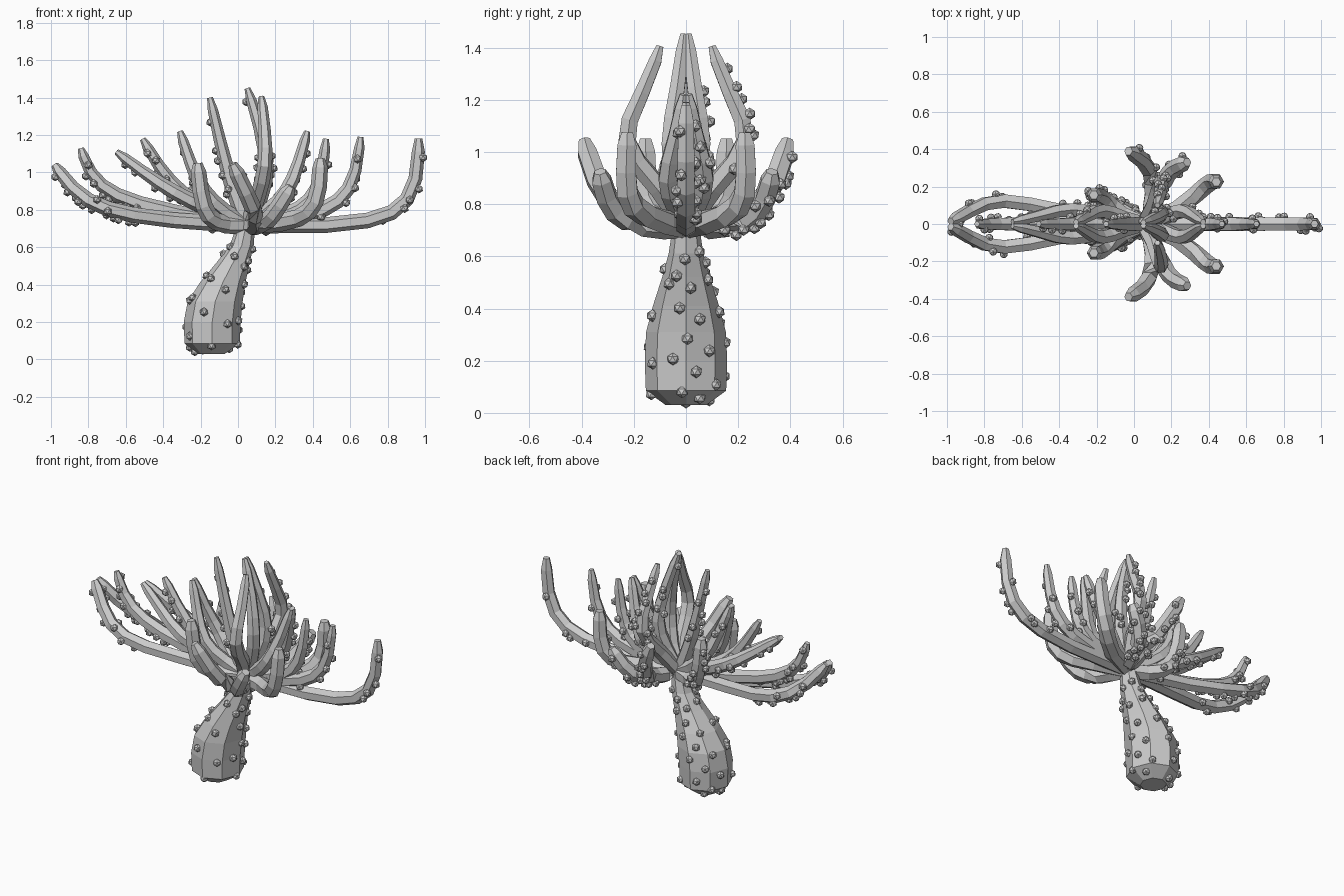
import bpy, bmesh, math, random
from mathutils import Vector, Matrix

if "Cube" in bpy.data.objects:
    bpy.data.objects.remove(bpy.data.objects["Cube"])

random.seed(11)
BASE = Vector((0.05, 0, 0.715))      # crown point where every arm starts
bumps = bmesh.new()


def finish(bm, name):
    bmesh.ops.recalc_face_normals(bm, faces=bm.faces)
    me = bpy.data.meshes.new(name)
    bm.to_mesh(me)
    bm.free()
    bpy.context.collection.objects.link(bpy.data.objects.new(name, me))


def ring(c, u, v, r, sides):
    return [c + (u * math.cos(k * math.tau / sides) + v * math.sin(k * math.tau / sides)) * r
            for k in range(sides)]


def skin(name, rings):
    bm = bmesh.new()
    vs = [[bm.verts.new(p) for p in r] for r in rings]
    n = len(vs[0])
    for a, b in zip(vs, vs[1:]):
        for i in range(n):
            j = (i + 1) % n
            bm.faces.new((a[i], a[j], b[j], b[i]))
    bm.faces.new(vs[0][::-1])
    bm.faces.new(vs[-1])
    finish(bm, name)


def frame(d):
    # two vectors across a direction
    ref = Vector((0, 1, 0)) if abs(d.y) < 0.85 else Vector((1, 0, 0))
    u = ref.cross(d).normalized()
    return u, d.cross(u).normalized()


def bump(p):
    bmesh.ops.create_icosphere(bumps, subdivisions=1, radius=0.024,
                               matrix=Matrix.Translation(p) @ Matrix.Rotation(random.random() * 3, 4, 'Z'))


def arm(name, ex, ez, tx, tz, bow=0, ty=0, density=8):
    """Arm bending near elbow (ex, ez) to tip (tx, ty, tz), bowing sideways on the way."""
    def at(t):
        a, b, c = (1 - t) ** 2, 4 * t * (1 - t), t * t
        s = a + b + c
        return Vector(((a * BASE.x + b * ex + c * tx) / s,
                       bow * math.sin(math.pi * t) + ty * t,
                       (a * BASE.z + b * ez + c * tz) / s))

    def along(t):
        return (at(min(t + 0.02, 1)) - at(max(t - 0.02, 0))).normalized()

    stout = abs(ty) > 0.14
    r0 = 0.048 if stout else 0.042
    r1 = 0.041 if stout else 0.034 if abs(tx) > 0.9 else 0.026
    radius = lambda t: r0 + (r1 - r0) * t ** 3
    rings = []
    for t in (0, 0.17, 0.34, 0.51, 0.68, 0.84, 0.96, 1):
        rings.append(ring(at(t), *frame(along(t)), r1 * 0.6 if t == 1 else radius(t), 6))
    skin(name, rings)
    # bumps around the outer side
    count = int((at(1) - BASE).length * density)
    for k in range(count):
        t = 0.28 + 0.7 * (k + random.uniform(0.2, 0.8)) / count
        p, d = at(t), along(t)
        u, v = frame(d)
        out = Vector((p.x - 0.05, p.y * 1.5, -0.2))
        out = (out - d * out.dot(d)).normalized() * 0.8
        out += u * random.uniform(-1, 1) + v * random.uniform(-1, 1)
        bump(p + out.normalized() * radius(t))


def arm_pair(name, ex, ez, tx, tz, bow, ty, front=0, back=11):
    arm("back_" + name, ex, ez, tx, tz, bow, ty, back)
    arm("front_" + name, ex, ez, tx, tz, -bow, -ty, front)


# bulbous stem: height, centre x, radius
stem = [(0.03, -0.145, 0.075), (0.085, -0.138, 0.148), (0.2, -0.138, 0.152), (0.31, -0.122, 0.147),
        (0.41, -0.082, 0.122), (0.52, -0.025, 0.088), (0.61, 0.02, 0.064), (0.75, 0.05, 0.044)]
X, Y = Vector((1, 0, 0)), Vector((0, 1.04, 0))
skin("bulb_stem", [ring(Vector((x, 0, z)), X, Y, r, 8) for z, x, r in stem])

# stem bumps, spiralling so they spread out, mostly towards the back
for k in range(42):
    t = 0.2 + k / 42 * 6
    i = int(t)
    z, x, r = Vector(stem[i]).lerp(Vector(stem[i + 1]), t - i)
    ang = math.pi * (-0.15 + 1.3 * (k * 0.618 % 1) if k % 4 else 1 + 0.8 * (k * 0.155 % 1))
    bump(Vector((x, 0, z)) + (X * math.cos(ang) + Y * math.sin(ang)) * r * 0.97)

# arms on the centre plane
arm("long_right_arm", 0.97, 0.70, 0.965, 1.18)
arm("right_arm", 0.62, 0.79, 0.655, 1.19)
arm("inner_right_arm", 0.44, 0.80, 0.47, 1.18)
arm("left_arm", -0.76, 0.85, -0.84, 1.13, density=14)
arm("inner_left_arm", -0.33, 0.86, -0.51, 1.18, density=14)
arm("upper_left_arm", -0.04, 0.92, -0.15, 1.4, density=14)

# mirrored pairs, front and back
arm_pair("far_left_arm", -0.80, 0.765, -0.98, 1.04, 0.115, 0.015, 8)
arm_pair("mid_left_arm", -0.35, 0.88, -0.65, 1.11, 0.07, 0.012)
arm_pair("near_left_arm", -0.2, 0.86, -0.31, 1.22, 0.065, 0.01)
arm_pair("near_right_arm", 0.28, 0.86, 0.37, 1.22, 0.065, 0.01)
arm_pair("crown_arm", 0.2, 1.0, 0.05, 1.45, 0.055, 0.008)
arm_pair("tall_arm", 0.17, 1.02, 0.125, 1.405, 0.175, 0.1, back=14)
arm_pair("side_right_arm", 0.44, 0.735, 0.44, 1.075, 0.085, 0.225, back=0)
arm_pair("side_near_arm", 0.15, 0.70, 0.285, 0.925, 0.055, 0.33, back=20)
arm_pair("side_mid_arm", 0.14, 0.70, -0.03, 1.045, 0.03, 0.39, back=24)
arm_pair("side_left_arm", -0.19, 0.71, -0.215, 1.05, 0.045, 0.155, back=22)

finish(bumps, "bumps")
